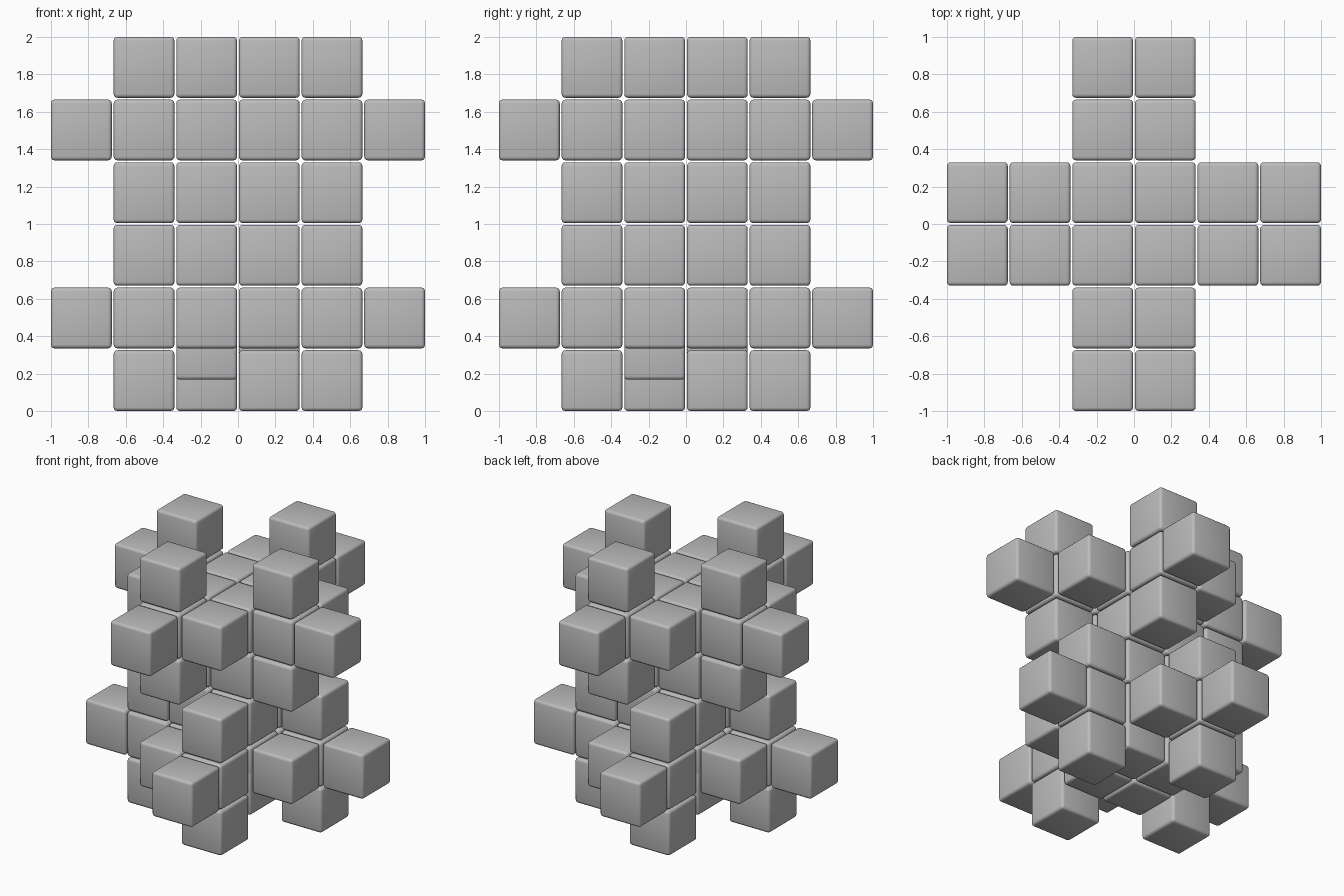
import bpy
import bmesh

old = bpy.data.objects.get("Cube")
if old:
    bpy.data.objects.remove(old, do_unlink=True)

PITCH = 0.335   # spacing of neighbouring blocks
SIZE = 0.325    # edge length of a block

grey = bpy.data.materials.new("plain_grey")
grey.use_nodes = True
grey.diffuse_color = (0.5, 0.5, 0.5, 1)
grey.node_tree.nodes["Principled BSDF"].inputs["Base Color"].default_value = (0.5, 0.5, 0.5, 1)

# One rounded block, shared by the whole lattice
bm = bmesh.new()
bmesh.ops.create_cube(bm, size=SIZE)
bmesh.ops.bevel(bm, geom=bm.edges[:], offset=0.02, segments=3,
                profile=0.5, affect='EDGES')
for face in bm.faces:
    face.smooth = True
block = bpy.data.meshes.new("rounded_block")
bm.to_mesh(block)
bm.free()
block.materials.append(grey)


def place(name, x, y, level):
    """Put a block at lattice position x, y (from the axis) and level."""
    obj = bpy.data.objects.new(name, block)
    obj.location = (x * PITCH, y * PITCH, SIZE / 2 + level * PITCH)
    bpy.context.collection.objects.link(obj)


def ring(name, x, y, level):
    """Repeat a block four times by quarter turns about the z axis."""
    for _ in range(4):
        place(name, x, y, level)
        x, y = -y, x


# Central column, with a half-step foot below it
for level in (0.5, 1, 2, 3, 4):
    ring("core_block", 0.5, 0.5, level)

# Side blocks: the upper half twists one way, the lower half the other
for level in (5, 4, 3, 1):
    ring("upper_twist_block", 1.5, -0.5, level)
for level in (4, 2, 1, 0):
    ring("lower_twist_block", 1.5, 0.5, level)

# Outermost arms
ring("upper_arm", 2.5, -0.5, 4)
ring("lower_arm", 2.5, 0.5, 1)
